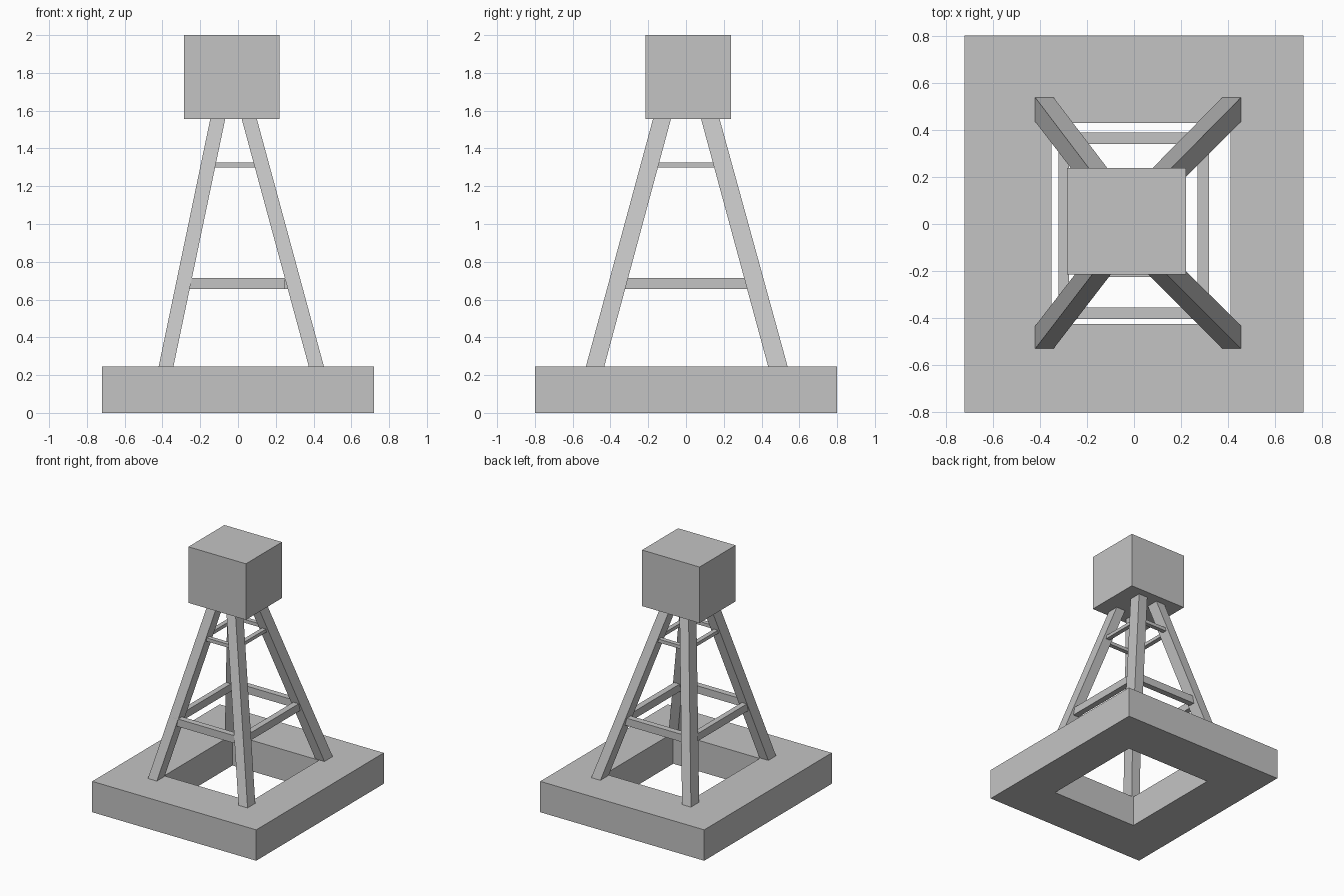
import bpy
import bmesh

cube = bpy.data.objects.get("Cube")
if cube:
    bpy.data.objects.remove(cube, do_unlink=True)

grey = bpy.data.materials.new("plain_grey")
grey.use_nodes = True
GREY = (0.55, 0.55, 0.55, 1)
grey.diffuse_color = GREY
grey.node_tree.nodes["Principled BSDF"].inputs["Base Color"].default_value = GREY


def make_object(name, bm):
    bmesh.ops.recalc_face_normals(bm, faces=bm.faces)
    mesh = bpy.data.meshes.new(name)
    bm.to_mesh(mesh)
    bm.free()
    mesh.materials.append(grey)
    obj = bpy.data.objects.new(name, mesh)
    bpy.context.collection.objects.link(obj)
    return obj


def ring(bm, x, y, z):
    """Rectangle of vertices from (min, max) ranges at one height."""
    return [bm.verts.new((x[i], y[j], z)) for i, j in ((0, 0), (1, 0), (1, 1), (0, 1))]


def bridge(bm, a, b):
    for i in range(4):
        j = (i + 1) % 4
        bm.faces.new((a[i], a[j], b[j], b[i]))


def prism(name, low, high, z):
    """Four-sided bar whose lower and upper rectangles may differ."""
    bm = bmesh.new()
    a, b = ring(bm, *low, z[0]), ring(bm, *high, z[1])
    bridge(bm, a, b)
    bm.faces.new(a)
    bm.faces.new(b)
    return make_object(name, bm)


def box(name, x, y, z):
    return prism(name, (x, y), (x, y), z)


BASE_TOP, HEAD_BOTTOM = 0.245, 1.555

# Base slab with a rectangular opening
bm = bmesh.new()
outer = [ring(bm, (-0.72, 0.72), (-0.80, 0.80), z) for z in (0, BASE_TOP)]
inner = [ring(bm, (-0.35, 0.41), (-0.425, 0.43), z) for z in (0, BASE_TOP)]
bridge(bm, outer[0], outer[1])
bridge(bm, inner[0], inner[1])
for o, i in zip(outer, inner):
    bridge(bm, o, i)
make_object("base_frame", bm)

# Head block
box("head_block", (-0.285, 0.22), (-0.215, 0.237), (HEAD_BOTTOM, 2.0))

# Four leaning legs: lower and upper ranges per side
leg_x = {"right": ((-0.42, -0.342), (-0.147, -0.068)),
         "left": ((0.375, 0.455), (0.02, 0.10))}
leg_y = {"front": ((-0.53, -0.433), (-0.175, -0.08)),
         "back": ((0.435, 0.538), (0.08, 0.178))}
for side, xs in leg_x.items():
    for end, ys in leg_y.items():
        prism(f"leg_{end}_{side}", (xs[0], ys[0]), (xs[1], ys[1]),
              (BASE_TOP, HEAD_BOTTOM))

# Lower braces
low_z = (0.655, 0.715)
box("lower_brace_front", (-0.29, 0.25), (-0.403, -0.355), low_z)
box("lower_brace_back", (-0.29, 0.29), (0.34, 0.388), low_z)
box("lower_brace_right", (-0.32, -0.277), (-0.36, 0.36), low_z)
box("lower_brace_left", (0.27, 0.318), (-0.36, 0.36), low_z)

# Upper braces
high_z = (1.298, 1.325)
box("upper_brace_front", (-0.16, 0.13), (-0.225, -0.19), high_z)
box("upper_brace_back", (-0.16, 0.13), (0.19, 0.225), high_z)
box("upper_brace_right", (-0.18, -0.145), (-0.2, 0.2), high_z)
box("upper_brace_left", (0.11, 0.145), (-0.2, 0.2), high_z)
